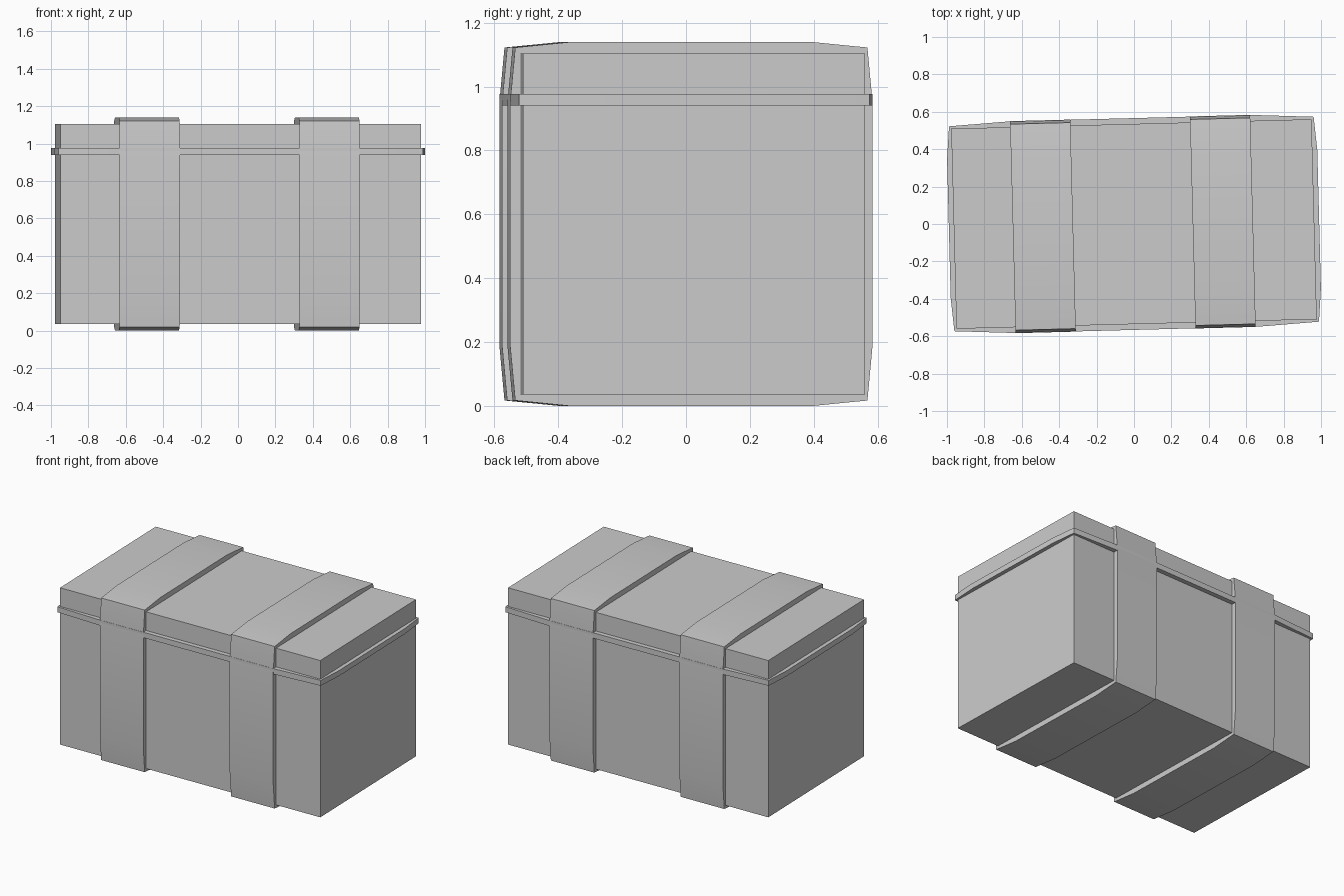
import bpy, bmesh, math
from mathutils import Matrix

if "Cube" in bpy.data.objects:
    bpy.data.objects.remove(bpy.data.objects["Cube"])

TURN = Matrix.Rotation(math.radians(1.5), 4, 'Z')   # the whole box sits slightly turned


def finish(name, bm):
    bmesh.ops.recalc_face_normals(bm, faces=bm.faces)
    bm.transform(TURN)
    mesh = bpy.data.meshes.new(name)
    bm.to_mesh(mesh)
    bm.free()
    mesh.shade_smooth()
    mesh.set_sharp_from_angle(angle=math.radians(30))
    obj = bpy.data.objects.new(name, mesh)
    bpy.context.collection.objects.link(obj)
    return obj


def bulged_rect(u, v, cu, cv, ku, kv):
    """Rectangle outline with gently bulging sides: half sizes, corner, knuckle positions."""
    quarter = [(u, kv), (cu, cv), (ku, v)]
    pts = list(quarter)
    pts += [(-a, b) for a, b in reversed(quarter)]
    pts += [(-a, -b) for a, b in quarter]
    pts += [(a, -b) for a, b in reversed(quarter)]
    return pts


def prism(name, outline, shift):
    """Extrude a ring of 3D points along the shift vector."""
    bm = bmesh.new()
    face = bm.faces.new([bm.verts.new(p) for p in outline])
    geom = bmesh.ops.extrude_face_region(bm, geom=[face], use_keep_orig=True)["geom"]
    bmesh.ops.translate(bm, vec=shift,
                        verts=[g for g in geom if isinstance(g, bmesh.types.BMVert)])
    return finish(name, bm)


# box body
bm = bmesh.new()
bmesh.ops.create_cube(bm, size=1)
bm.transform(Matrix.Translation((0, 0, 0.57)) @ Matrix.Diagonal((1.927, 1.07, 1.068, 1)))
finish("box_body", bm)

# lid rim around the box
rim = bulged_rect(0.99, 0.566, 0.975, 0.548, 0.65, 0.37)
prism("lid_rim", [(x, y, 0.94) for x, y in rim], (0, 0, 0.037))

# two straps wrapped around the box
strap = bulged_rect(0.567, 0.57, 0.551, 0.552, 0.37, 0.38)
for name, x0 in (("left_strap", -0.648), ("right_strap", 0.314)):
    prism(name, [(x0, y, z + 0.57) for y, z in strap], (0.322, 0, 0))
